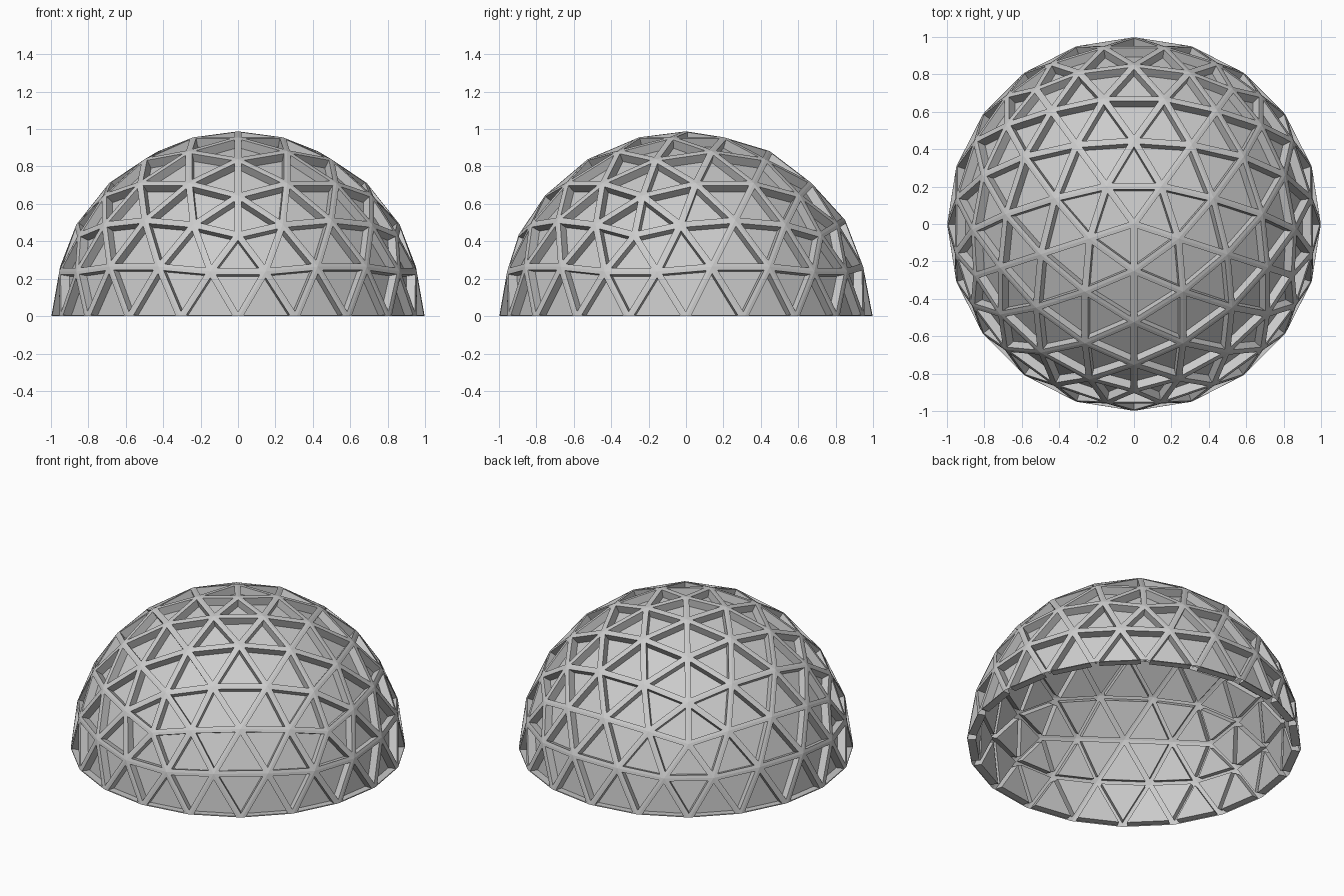
import bpy, bmesh, math
from mathutils import Matrix, Vector

if "Cube" in bpy.data.objects:
    bpy.data.objects.remove(bpy.data.objects["Cube"])

STRUT_HALF_WIDTH = 0.018
PANEL_DEPTH = 0.05
CUT_HEIGHT = 0.012

# Geodesic sphere, turned so one rib runs from the apex to the front
bm = bmesh.new()
bmesh.ops.create_icosphere(bm, subdivisions=3, radius=1.0,
                           matrix=Matrix.Rotation(-math.pi / 2, 4, 'Z'))

# Keep the upper half
bmesh.ops.delete(bm, context='FACES',
                 geom=[f for f in bm.faces if f.calc_center_median().z < 0])

# Flat struts around each triangle, then sunken panels
panels = bm.faces[:]
bmesh.ops.inset_individual(bm, faces=panels, thickness=STRUT_HALF_WIDTH,
                           use_even_offset=True)
bmesh.ops.inset_individual(bm, faces=panels, thickness=0.0, depth=-PANEL_DEPTH,
                           use_even_offset=True)

# Trim the rim level and stand it on the floor
bmesh.ops.bisect_plane(bm, geom=bm.verts[:] + bm.edges[:] + bm.faces[:],
                       plane_co=(0, 0, CUT_HEIGHT), plane_no=(0, 0, 1),
                       clear_inner=True)
bmesh.ops.translate(bm, verts=bm.verts[:], vec=Vector((0, 0, -CUT_HEIGHT)))

mesh = bpy.data.meshes.new("geodesic_dome")
bm.to_mesh(mesh)
bm.free()
dome = bpy.data.objects.new("geodesic_dome", mesh)
bpy.context.collection.objects.link(dome)
